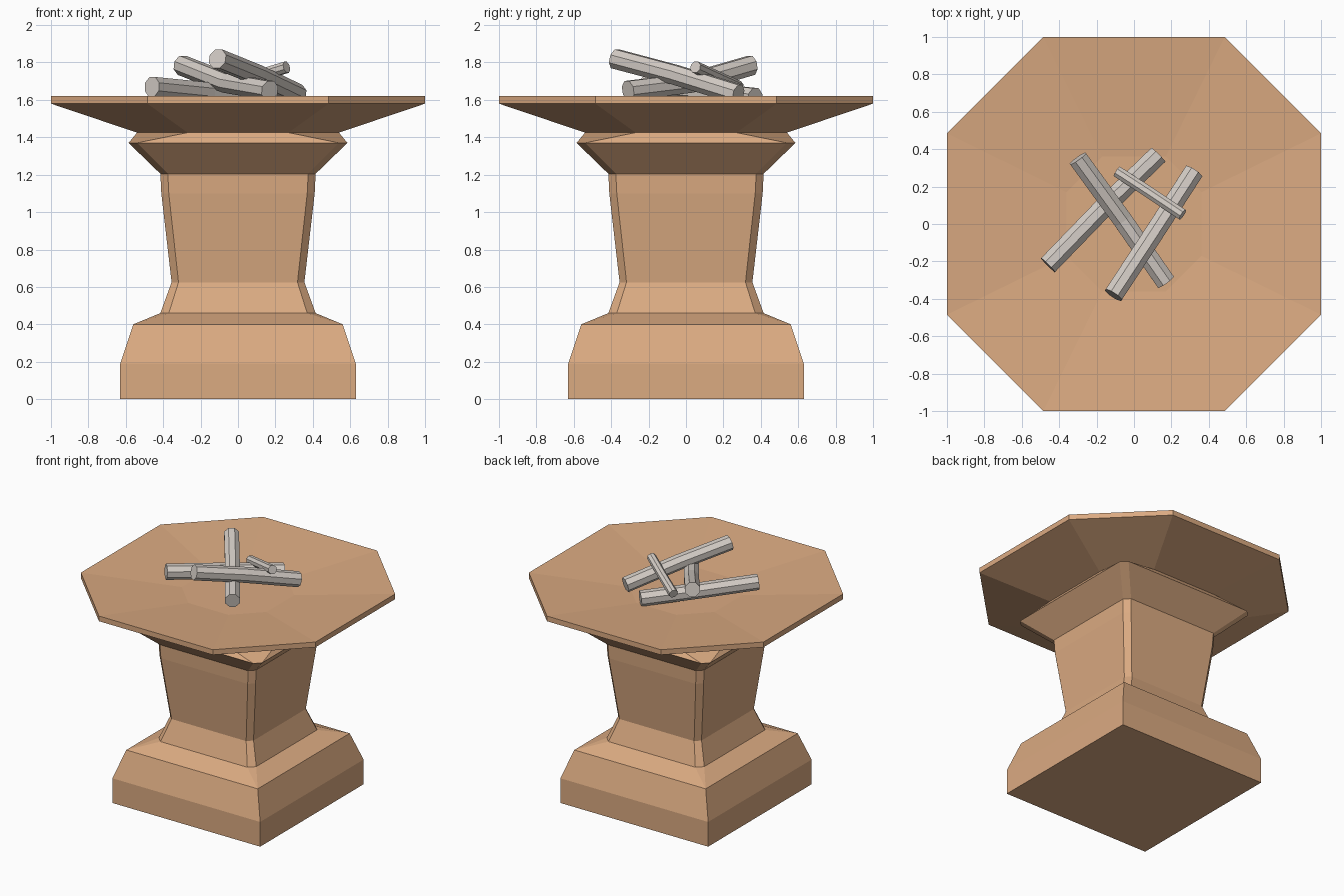
import bpy
import bmesh
from math import cos, sin, tau
from mathutils import Vector

cube = bpy.data.objects.get("Cube")
if cube:
    bpy.data.objects.remove(cube, do_unlink=True)


def make_material(name, rgb):
    mat = bpy.data.materials.new(name)
    mat.use_nodes = True
    mat.diffuse_color = (*rgb, 1)
    mat.node_tree.nodes["Principled BSDF"].inputs["Base Color"].default_value = (*rgb, 1)
    return mat


sandstone = make_material("sandstone", (0.71, 0.405, 0.222))
ash_wood = make_material("ash_wood", (0.66, 0.61, 0.565))


def loft(name, rings, mat):
    """Skin a stack of equal-length point rings and cap both ends."""
    bm = bmesh.new()
    loops = [[bm.verts.new(p) for p in ring] for ring in rings]
    n = len(loops[0])
    for low, high in zip(loops, loops[1:]):
        for i in range(n):
            j = (i + 1) % n
            bm.faces.new((low[i], low[j], high[j], high[i]))
    bm.faces.new(loops[0][::-1])
    bm.faces.new(loops[-1])
    bmesh.ops.remove_doubles(bm, verts=bm.verts, dist=0.0005)
    bmesh.ops.recalc_face_normals(bm, faces=bm.faces)
    mesh = bpy.data.meshes.new(name)
    bm.to_mesh(mesh)
    bm.free()
    mesh.materials.append(mat)
    obj = bpy.data.objects.new(name, mesh)
    bpy.context.collection.objects.link(obj)
    return obj


def cut_square(half, cut, z):
    """Square ring with its corners cut off."""
    e = half - cut
    corner = [(half, -e), (half, e)]
    ring = []
    for c, s in ((1, 0), (0, 1), (-1, 0), (0, -1)):
        ring += [(x * c - y * s, x * s + y * c, z) for x, y in corner]
    return ring


def stone(name, profile):
    return loft(name, [cut_square(*row) for row in profile], sandstone)


# Square plinth, flared waist and capital: half width, corner cut, height
stone("pedestal", [
    (0.63, 0, 0), (0.63, 0, 0.19), (0.56, 0, 0.40),
    (0.415, 0.045, 0.46), (0.355, 0.037, 0.625),
    (0.41, 0.04, 1.10), (0.415, 0.04, 1.205),
    (0.585, 0.045, 1.37), (0.54, 0.27, 1.425),
])

# Octagonal dish with a shallow sunken floor
stone("dish", [
    (0.54, 0.27, 1.425), (1, 0.515, 1.58), (1, 0.515, 1.62),
    (0.36, 0.19, 1.56),
])


def log(name, path, radius, sides=8):
    """Crooked faceted log along a few points."""
    pts = [Vector(p) for p in path]
    axis = (pts[-1] - pts[0]).normalized()
    side = axis.cross(Vector((0, 0, 1))).normalized()
    up = side.cross(axis)
    rings = []
    for p in pts:
        rings.append([p + radius * (cos(tau * (i + 0.5) / sides) * side
                                    + sin(tau * (i + 0.5) / sides) * up)
                      for i in range(sides)])
    return loft(name, rings, ash_wood)


# Firewood stacked on the dish
log("bottom_log", [(-0.46, -0.22, 1.67), (-0.16, 0.09, 1.64), (0.13, 0.37, 1.61)], 0.057)
log("middle_log", [(-0.30, 0.35, 1.785), (-0.06, 0.02, 1.69), (0.17, -0.31, 1.65)], 0.056)
log("top_log", [(-0.11, -0.38, 1.82), (0.10, -0.06, 1.735), (0.32, 0.28, 1.63)], 0.056)
log("twig", [(-0.09, 0.28, 1.67), (0.08, 0.17, 1.72), (0.26, 0.05, 1.775)], 0.033)
